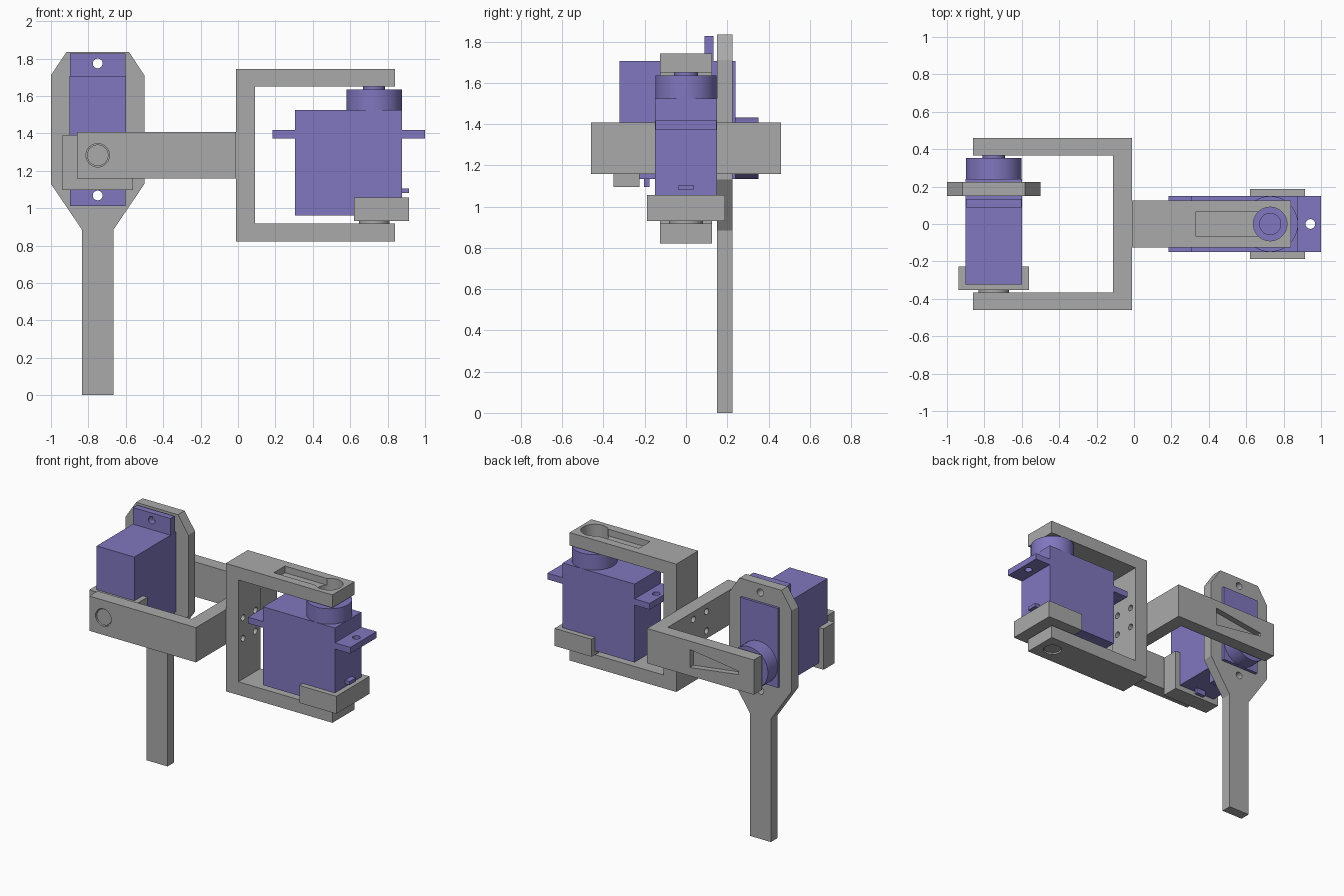
import bpy, bmesh, math
from mathutils import Matrix

if "Cube" in bpy.data.objects:
    bpy.data.objects.remove(bpy.data.objects["Cube"])

P = 0.728      # x of the right-hand pivot axis
C = 1.283      # height of the assembly centre


def material(name, rgb):
    m = bpy.data.materials.new(name)
    m.diffuse_color = (*rgb, 1)
    m.use_nodes = True
    m.node_tree.nodes["Principled BSDF"].inputs["Base Color"].default_value = m.diffuse_color
    return m


GREY = material("grey plastic", (0.40, 0.40, 0.40))
PURPLE = material("purple motor", (0.215, 0.185, 0.52))


def finish(bm, name, mat):
    bmesh.ops.recalc_face_normals(bm, faces=bm.faces)
    me = bpy.data.meshes.new(name)
    bm.to_mesh(me)
    bm.free()
    me.materials.append(mat)
    ob = bpy.data.objects.new(name, me)
    bpy.context.collection.objects.link(ob)
    return ob


def box(name, x, y, z, mat=GREY):
    bm = bmesh.new()
    bmesh.ops.create_cube(bm, size=1)
    for v in bm.verts:
        v.co = [r[0] + (c + 0.5) * (r[1] - r[0]) for c, r in zip(v.co, (x, y, z))]
    return finish(bm, name, mat)


def cyl(name, x, y, r, z0, z1, mat=GREY):
    bm = bmesh.new()
    bmesh.ops.create_cone(bm, cap_ends=True, segments=48, radius1=r, radius2=r, depth=z1 - z0,
                          matrix=Matrix.Translation((x, y, (z0 + z1) / 2)))
    return finish(bm, name, mat)


def prism(name, pts, z0, z1, mat=GREY):
    bm = bmesh.new()
    f = bm.faces.new([bm.verts.new((px, py, z0)) for px, py in pts])
    ext = bmesh.ops.extrude_face_region(bm, geom=[f])
    for g in ext["geom"]:
        if isinstance(g, bmesh.types.BMVert):
            g.co.z = z1
    return finish(bm, name, mat)


def combine(base, others, op):
    """Boolean each other object into base, then discard it."""
    for o in others:
        mod = base.modifiers.new("bool", 'BOOLEAN')
        mod.operation, mod.object, mod.solver = op, o, 'EXACT'
        bpy.context.view_layer.update()
        ev = base.evaluated_get(bpy.context.evaluated_depsgraph_get())
        me = bpy.data.meshes.new_from_object(ev)
        base.modifiers.clear()
        base.data = me
        bpy.data.objects.remove(o)
    return base


def turn(ob, rows):
    ob.data.transform(Matrix(rows + [(0, 0, 0, 1)]))
    ob.data.update()
    return ob


# servo motor: body, mounting ears, output drum, spindle and cable exit
def servo(name):
    s = box(name, (0.305, 0.877), (-0.15, 0.15), (0.96, 1.524), PURPLE)
    s = combine(s, [
        box("ears", (0.185, 1.0), (-0.149, 0.149), (1.372, 1.417), PURPLE),
        cyl("drum", P, 0, 0.149, 1.50, 1.635, PURPLE),
        cyl("spindle", P, 0, 0.059, 1.60, 1.65, PURPLE),
        box("cable_exit", (0.8, 0.915), (-0.037, 0.037), (1.08, 1.105), PURPLE)], 'UNION')
    return combine(s, [cyl("hole", x, 0, 0.026, 1.3, 1.48) for x in (0.237, 0.943)], 'DIFFERENCE')


# open-sided cup under the motor with a pivot pin
def cradle(name):
    c = box(name, (0.62, 0.915), (-0.188, 0.188), (0.931, 1.057))
    c = combine(c, [box("cut", (0.5, 0.8775), (-0.1505, 0.1505), (0.9595, 1.2))], 'DIFFERENCE')
    return combine(c, [cyl("collar", P, 0, 0.082, 0.917, 0.945),
                       cyl("pin", P, 0, 0.057, 0.83, 0.94)], 'UNION')


# U bracket with arm pocket, pin hole and four bolt holes
def bracket(name, tapered):
    b = box(name, (-0.01, 0.84), (-0.125, 0.125), (0.822, 1.743))
    cuts = [box("gap", (0.09, 1.2), (-0.3, 0.3), (0.917, 1.65)),
            cyl("pin_hole", P, 0, 0.0625, 0.7, 1.0)]
    if tapered:
        cuts.append(prism("pocket", [(0.33, -0.065), (0.72, -0.012), (0.72, 0.012), (0.33, 0.065)],
                          1.70, 1.8))
    else:
        cuts += [box("pocket", (0.33, P), (-0.063, 0.063), (1.695, 1.8)),
                 cyl("horn_hole", P, 0, 0.09, 1.6, 1.8)]
    for y in (-0.07, 0.07):
        for z in (-0.075, 0.075):
            h = cyl("bolt_hole", 0, 0, 0.022, -0.1, 0.2)
            cuts.append(turn(h, [(0, 0, 1, 0), (0, 1, 0, y), (-1, 0, 0, C + z)]))
    return combine(b, cuts, 'DIFFERENCE')


# right-hand unit, motor axis vertical
servo("right_servo")
cradle("right_cradle")
bracket("right_bracket", False)

# left-hand unit, the same parts with the axis turned to point back
AXIS_BACK = [(0, -1, 0, -0.75), (0, 0, 1, -C), (-1, 0, 0, C + P)]
turn(servo("left_servo"), AXIS_BACK)
turn(cradle("left_cradle"), AXIS_BACK)
turn(bracket("left_bracket", True), [(-1, 0, 0, -0.022), (0, 0, 1, -C), (0, 1, 0, C)])

# leg plate, half outline mirrored about its centre line
half = [(0.084, 0), (0.084, 0.885), (0.25, 1.13), (0.25, 1.71), (0.167, 1.835)]
leg = prism("leg_plate", half + [(-x, z) for x, z in reversed(half)], 0.15, 0.225)
leg = combine(leg, [box("window", (-0.152, 0.152), (1.129, 1.707), (0, 0.4)),
                    cyl("hole", 0, 1.774, 0.026, 0, 0.4),
                    cyl("hole", 0, 1.068, 0.026, 0, 0.4)], 'DIFFERENCE')
turn(leg, [(-1, 0, 0, -0.75), (0, 0, 1, 0), (0, 1, 0, 0)])

# smooth round walls, keep edges sharp
for ob in bpy.context.scene.objects:
    ob.select_set(True)
    bpy.context.view_layer.objects.active = ob
bpy.ops.object.shade_smooth_by_angle(angle=math.radians(30))
